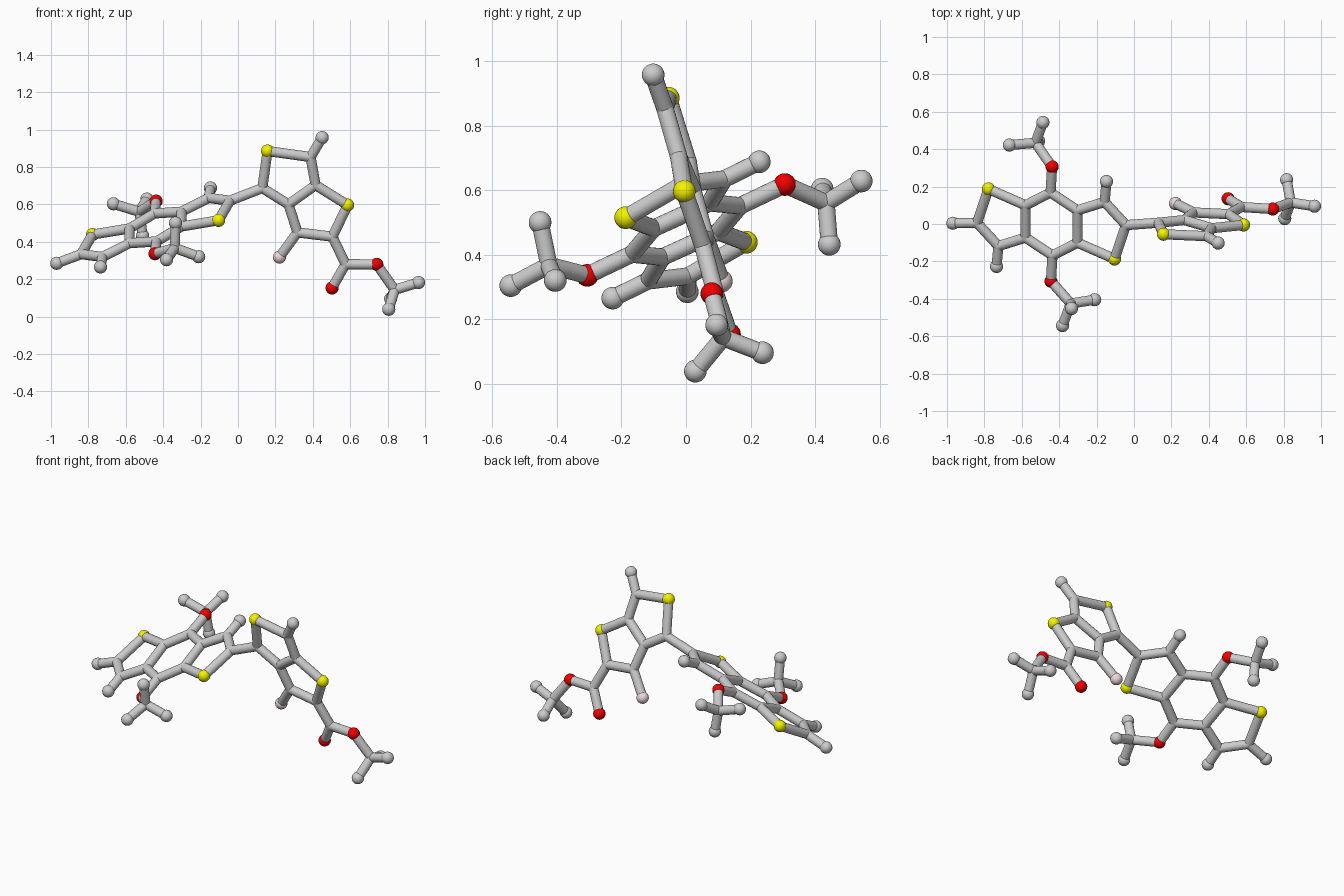
import bpy, bmesh
from mathutils import Vector

if "Cube" in bpy.data.objects:
    bpy.data.objects.remove(bpy.data.objects["Cube"])

BOND_R, BALL_R = 0.027, 0.035


def material(name, rgb):
    m = bpy.data.materials.new(name)
    m.diffuse_color = (*rgb, 1)
    m.use_nodes = True
    m.node_tree.nodes["Principled BSDF"].inputs["Base Color"].default_value = m.diffuse_color
    return m


YELLOW = material("sulfur_yellow", (0.9, 0.9, 0.0))
RED = material("oxygen_red", (0.9, 0.0, 0.0))
PINK = material("fluorine_pink", (0.85, 0.7, 0.72))


def finish(bm, name, mat=None):
    me = bpy.data.meshes.new(name)
    bm.to_mesh(me)
    bm.free()
    for p in me.polygons:
        p.use_smooth = True
    if mat:
        me.materials.append(mat)
    me.set_sharp_from_angle(angle=0.6)
    ob = bpy.data.objects.new(name, me)
    bpy.context.collection.objects.link(ob)
    return ob


def ball(name, p, r, mat=None):
    bm = bmesh.new()
    bmesh.ops.create_uvsphere(bm, u_segments=24, v_segments=16, radius=r)
    bmesh.ops.translate(bm, verts=bm.verts, vec=p)
    finish(bm, name, mat)


def rod(name, a, b):
    bm = bmesh.new()
    d = b - a
    bmesh.ops.create_cone(bm, cap_ends=True, segments=20, radius1=BOND_R,
                          radius2=BOND_R, depth=d.length)
    bmesh.ops.rotate(bm, verts=bm.verts,
                     matrix=d.to_track_quat('Z', 'Y').to_matrix())
    bmesh.ops.translate(bm, verts=bm.verts, vec=(a + b) / 2)
    finish(bm, name)


atoms = {}
bonds = []

# Left fused ring system: flat and point-symmetric, so list half and invert it
CX, CZ = -0.441, 0.4765


def on_left_plane(x, y):
    return Vector((x, y, CZ + 0.366 * (x - CX) + 0.456 * y))


half = {"S1": (-0.778, 0.187), "C1": (-0.839, 0.006), "H1": (-0.969, 0.004),
        "C2": (-0.725, -0.118), "H2": (-0.735, -0.227), "C3": (-0.58, -0.073),
        "C4": (-0.58, 0.1), "C5": (-0.446, 0.168), "O1": (-0.438, 0.306)}
for n, (x, y) in half.items():
    atoms[n] = on_left_plane(x, y)
    if n != "H1":                        # the far end joins the right part
        atoms[n + "m"] = on_left_plane(2 * CX - x, -y)
for s in ("", "m"):
    bonds += [(a + s, b + s) for a, b in (
        ("S1", "C1"), ("C1", "C2"), ("C2", "H2"), ("C2", "C3"), ("C3", "C4"),
        ("C4", "S1"), ("C4", "C5"), ("C5", "O1"))]
bonds += [("C1", "H1"), ("C5", "C3m"), ("C5m", "C3")]

# Right fused ring pair: flat, drawn in the front view
right = {"C11": (0.13, 0.687), "S3": (0.158, 0.885), "C12": (0.388, 0.853),
         "H12": (0.45, 0.957), "C13": (0.415, 0.703), "S4": (0.586, 0.596),
         "C14": (0.505, 0.427), "C15": (0.318, 0.45), "F1": (0.222, 0.318),
         "C16": (0.27, 0.6), "C17": (0.575, 0.28), "O3": (0.503, 0.153)}
for n, (x, z) in right.items():
    atoms[n] = Vector((x, -0.055 - 0.086 * (x - 0.158) - 0.3 * (z - 0.885), z))
atoms["O4"] = Vector((0.742, 0.08, 0.279))
chain = ["C11", "S3", "C12", "C13", "S4", "C14", "C15", "C16", "C11"]
bonds += list(zip(chain, chain[1:]))
bonds += [("C1m", "C11"), ("C13", "C16"), ("C12", "H12"), ("C15", "F1"),
          ("C14", "C17"), ("C17", "O3"), ("C17", "O4")]

# Three-pronged end groups: hub first, then the three tips
groups = {
    "O1": [(-0.527, 0.434, 0.56), (-0.666, 0.422, 0.603),
           (-0.487, 0.543, 0.628), (-0.51, 0.444, 0.432)],
    "O1m": [(-0.338, -0.425, 0.367), (-0.21, -0.405, 0.32),
            (-0.382, -0.543, 0.304), (-0.334, -0.452, 0.5)],
    "O4": [(0.838, 0.115, 0.143), (0.965, 0.095, 0.182),
           (0.806, 0.029, 0.039), (0.816, 0.237, 0.096)]}
for i, (base, pts) in enumerate(groups.items()):
    hub = f"C2{i}"
    atoms[hub] = Vector(pts[0])
    bonds.append((base, hub))
    for j, p in enumerate(pts[1:]):
        atoms[f"H2{i}{j}"] = Vector(p)
        bonds.append((hub, f"H2{i}{j}"))

# Balls: joints match the rod width, everything else is larger
kinds = {"C": ("carbon_joint", BOND_R, None), "H": ("hydrogen_ball", BALL_R, None),
         "S": ("sulfur_ball", BALL_R, YELLOW), "O": ("oxygen_ball", BALL_R, RED),
         "F": ("fluorine_ball", BALL_R, PINK)}
for n, p in atoms.items():
    name, r, mat = kinds[n[0]]
    ball(name, p, r, mat)

# Rods
for a, b in bonds:
    rod("bond_rod", atoms[a], atoms[b])
